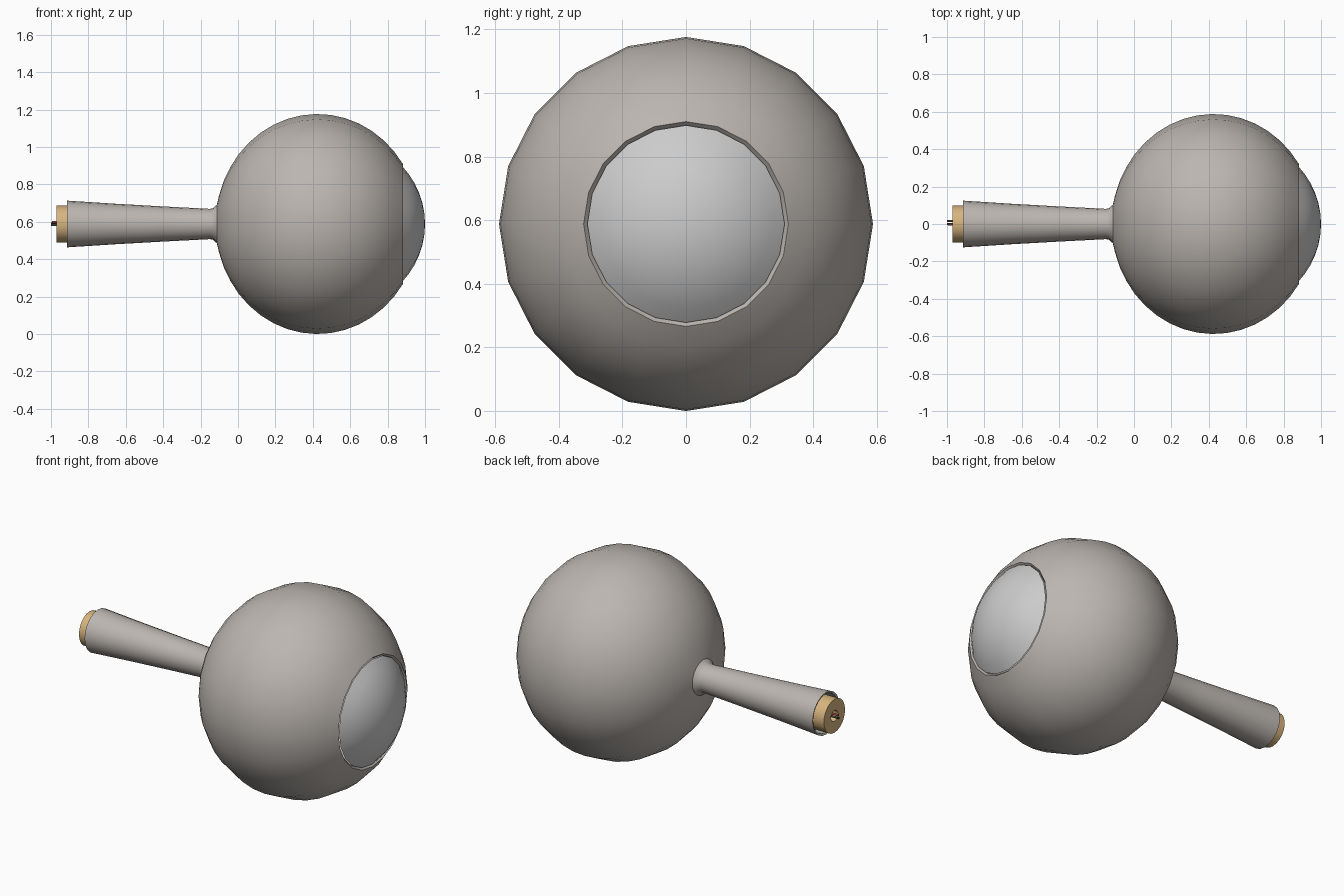
import bpy, bmesh, math

if "Cube" in bpy.data.objects:
    bpy.data.objects.remove(bpy.data.objects["Cube"])

SIDES = 20
CZ = 0.588   # height of the long axis


def material(name, rgb):
    m = bpy.data.materials.new(name)
    m.diffuse_color = (*rgb, 1)
    m.use_nodes = True
    m.node_tree.nodes["Principled BSDF"].inputs["Base Color"].default_value = m.diffuse_color
    return m


def lathe(name, profile, mat=None, sides=SIDES, y=0.0, z=CZ, closed=False, angle=35):
    """Revolve (x, radius) points around an axis parallel to x."""
    bm = bmesh.new()
    rings = []
    for x, r in profile:
        if r < 1e-5:
            rings.append([bm.verts.new((x, y, z))] * sides)
        else:
            rings.append([bm.verts.new((x, y + r * math.sin(2 * math.pi * i / sides),
                                        z + r * math.cos(2 * math.pi * i / sides)))
                          for i in range(sides)])
    pairs = list(zip(rings, rings[1:]))
    if closed:
        pairs.append((rings[-1], rings[0]))
    for a, b in pairs:
        for i in range(sides):
            j = (i + 1) % sides
            loop = list(dict.fromkeys((a[i], b[i], b[j], a[j])))
            bm.faces.new(loop)
    bmesh.ops.recalc_face_normals(bm, faces=bm.faces)
    me = bpy.data.meshes.new(name)
    bm.to_mesh(me)
    bm.free()
    ob = bpy.data.objects.new(name, me)
    bpy.context.collection.objects.link(ob)
    if mat:
        me.materials.append(mat)
    bpy.ops.object.select_all(action='DESELECT')
    ob.select_set(True)
    bpy.context.view_layer.objects.active = ob
    bpy.ops.object.shade_smooth_by_angle(angle=math.radians(angle))
    return ob


shell_mat = material("warm_grey", (0.50, 0.465, 0.435))
tan = material("tan", (0.68, 0.46, 0.21))
red = material("red", (0.35, 0.06, 0.05))
dark = material("dark", (0.05, 0.05, 0.05))

# Shell: neck mouth, flared stem, slightly squashed ball, recessed front opening
profile = [(-0.85, 0.0), (-0.85, 0.112), (-0.91, 0.114), (-0.915, 0.125),
           (-0.65, 0.108), (-0.40, 0.094), (-0.15, 0.081), (-0.135, 0.084), (-0.113, 0.103)]
cx, rx, ry = 0.425, 0.545, 0.588
start, end, n = math.radians(165), math.radians(33.2), 16
for k in range(n + 1):
    t = start + (end - start) * k / n
    profile.append((cx + rx * math.cos(t), ry * math.sin(t)))
profile += [(0.868, 0.31), (0.80, 0.31)]
lathe("ball_shell", profile, shell_mat)

# Front lens: shallow dome filling the opening
R, rim = 0.452, 0.31
a0 = math.asin(rim / R)
lathe("front_lens", [(1.0 - R + R * math.cos(a0 * k / 6), R * math.sin(a0 * k / 6))
                     for k in range(7)])

# End plug with a small wire hole
lathe("end_plug", [(-0.86, 0.099), (-0.97, 0.099), (-0.97, 0.032), (-0.86, 0.032)],
      tan, closed=True)

# Wires poking out of the plug hole
for i, (y, z, x, m) in enumerate([(0.016, 0.003, -1.0, dark), (-0.001, 0.010, -0.995, red),
                                  (0.0, -0.006, -1.0, dark)]):
    lathe(f"wire_{i + 1}", [(x, 0), (x, 0.006), (-0.87, 0.006), (-0.87, 0)],
          m, sides=8, y=y, z=CZ + z, angle=60)
